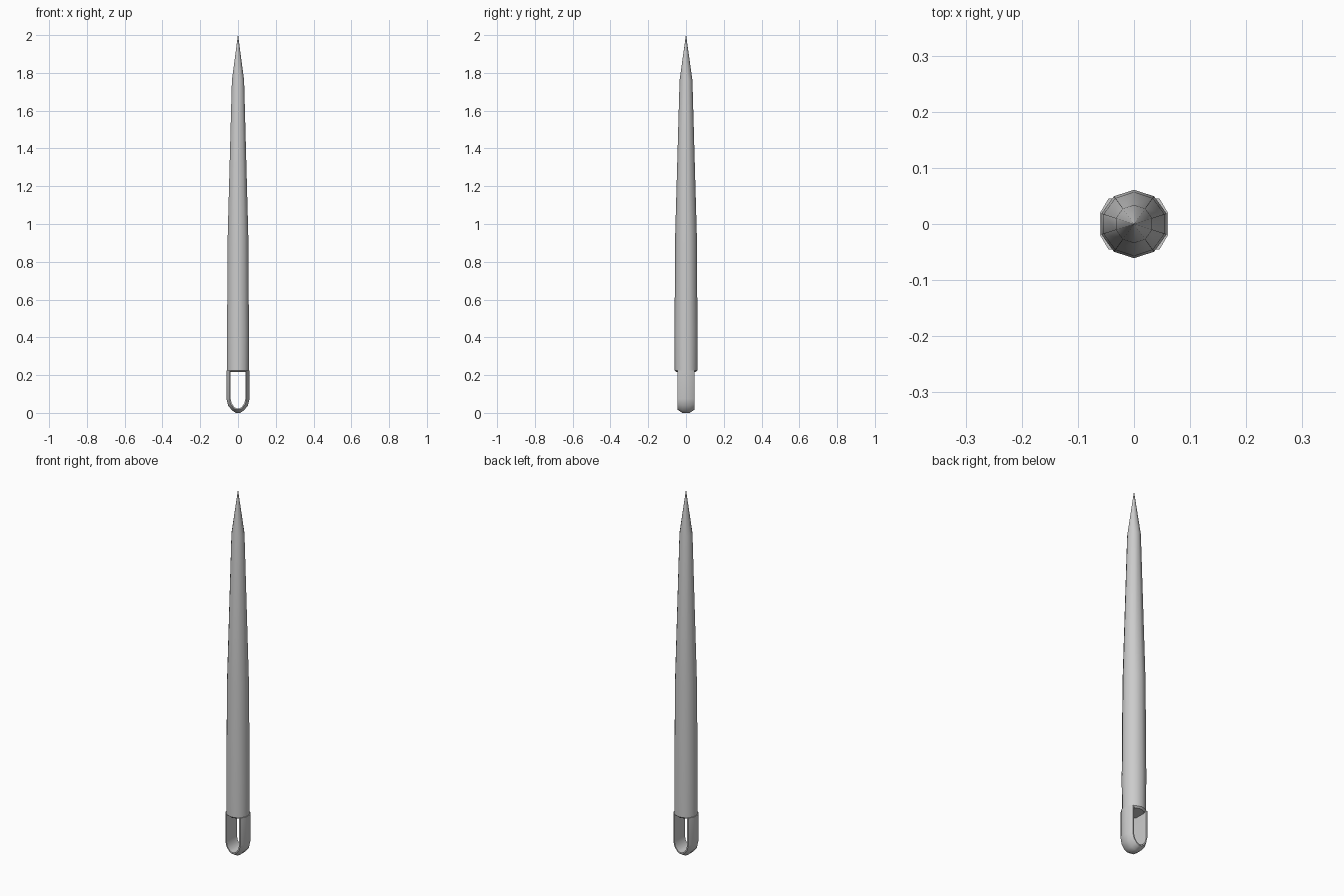
import bpy, bmesh, math

if "Cube" in bpy.data.objects:
    bpy.data.objects.remove(bpy.data.objects["Cube"])


def finish(name, bm, angle):
    bmesh.ops.recalc_face_normals(bm, faces=bm.faces)
    mesh = bpy.data.meshes.new(name)
    bm.to_mesh(mesh)
    bm.free()
    ob = bpy.data.objects.new(name, mesh)
    bpy.context.collection.objects.link(ob)
    bpy.ops.object.select_all(action='DESELECT')
    ob.select_set(True)
    bpy.context.view_layer.objects.active = ob
    bpy.ops.object.shade_smooth_by_angle(angle=math.radians(angle))


def loft(rings, bm):
    loops = [[bm.verts.new(p) for p in ring] for ring in rings]
    n = len(loops[0])
    for a, b in zip(loops, loops[1:]):
        for i in range(n):
            j = (i + 1) % n
            bm.faces.new((a[i], a[j], b[j], b[i]))
    bm.faces.new(loops[0])
    bm.faces.new(loops[-1])


# Ten-sided tapering shaft with a sharp point
SIDES = 10
profile = [(0.051, 0.217), (0.06, 0.225), (0.061, 0.42), (0.057, 0.95),
           (0.034, 1.76), (0.0006, 2.0)]
bm = bmesh.new()
loft([[(r * math.cos(math.tau * (i + 0.5) / SIDES),
        r * math.sin(math.tau * (i + 0.5) / SIDES), z) for i in range(SIDES)]
      for r, z in profile], bm)
finish("needle_shaft", bm, 40)

# U-shaped eye: a section swept between the outer and inner outlines
outer = [(0.061, 0.225), (0.061, 0.075), (0.052, 0.038), (0.03, 0.012), (0.012, 0.0)]
inner = [(0.039, 0.225), (0.039, 0.075), (0.033, 0.05), (0.02, 0.031), (0.008, 0.024)]
section = [(-0.045, 1), (-0.045, 0.7), (-0.019, 0), (0.019, 0), (0.045, 0.7), (0.045, 1)]
outer += [(-x, z) for x, z in reversed(outer)]
inner += [(-x, z) for x, z in reversed(inner)]
bm = bmesh.new()
loft([[(ox + (ix - ox) * t, y, oz + (iz - oz) * t) for y, t in section]
      for (ox, oz), (ix, iz) in zip(outer, inner)], bm)
finish("needle_eye", bm, 50)
